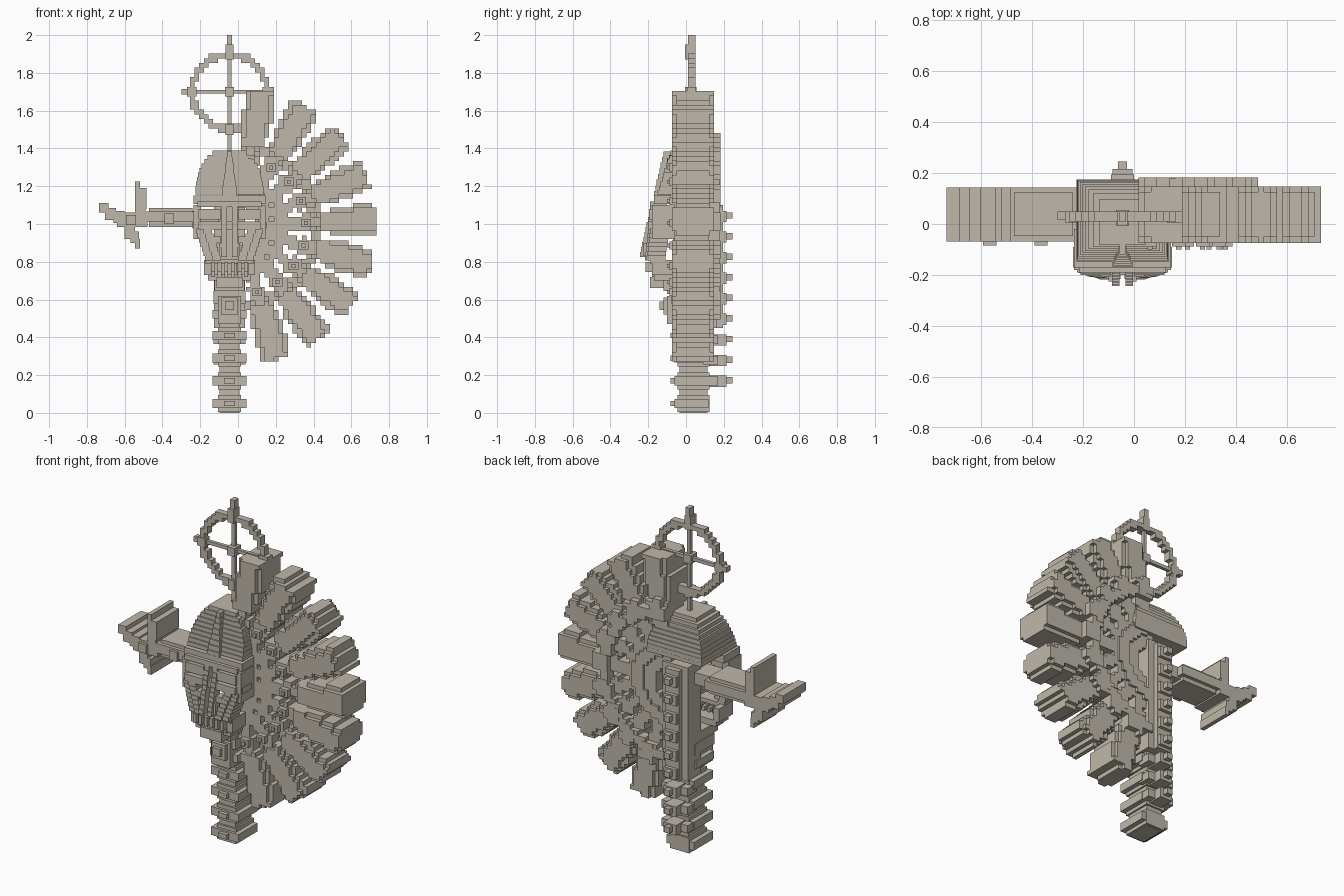
import bpy, bmesh, math

U = 0.0247          # block size
CX = -0.045         # body axis
mat = bpy.data.materials.new("bone grey")
mat.diffuse_color = (0.52, 0.475, 0.405, 1)


def finish(name, bm):
    me = bpy.data.meshes.new(name)
    bmesh.ops.recalc_face_normals(bm, faces=bm.faces)
    bm.to_mesh(me)
    bm.free()
    me.materials.append(mat)
    ob = bpy.data.objects.new(name, me)
    bpy.context.collection.objects.link(ob)
    return ob


def boxes(name, items):
    """Boxes given as (x0, x1, y0, y1, z0, z1)."""
    bm = bmesh.new()
    for x0, x1, y0, y1, z0, z1 in items:
        vs = bmesh.ops.create_cube(bm, size=1)["verts"]
        for v in vs:
            v.co = ((x0 + x1) / 2 + v.co.x * (x1 - x0),
                    (y0 + y1) / 2 + v.co.y * (y1 - y0),
                    (z0 + z1) / 2 + v.co.z * (z1 - z0))
    return finish(name, bm)


def sym(hw0, hw1, y0, y1, z0, z1):
    """Mirrored pair of boxes about the body axis."""
    return [(CX + hw0, CX + hw1, y0, y1, z0, z1),
            (CX - hw1, CX - hw0, y0, y1, z0, z1)]


def mid(hw, y0, y1, z0, z1):
    return (CX - hw, CX + hw, y0, y1, z0, z1)


def blocky(name, inside, y0, y1):
    """Front outline made of square blocks, extruded from y0 to y1."""
    cells = {(i, k) for i in range(-14, 36) for k in range(0, 82)
             if inside(CX + i * U, (k + 0.5) * U)}
    bm = bmesh.new()
    cache = {}

    def vert(i, k, y):
        if (i, k, y) not in cache:
            cache[i, k, y] = bm.verts.new((CX + (i - 0.5) * U, y, k * U))
        return cache[i, k, y]

    for i, k in sorted(cells):
        quad = [(i, k), (i + 1, k), (i + 1, k + 1), (i, k + 1)]
        bm.faces.new([vert(*q, y0) for q in quad])
        bm.faces.new([vert(*q, y1) for q in reversed(quad)])
        for n, (di, dk) in enumerate([(0, -1), (1, 0), (0, 1), (-1, 0)]):
            if (i + di, k + dk) not in cells:
                a, b = quad[n], quad[(n + 1) % 4]
                bm.faces.new([vert(*a, y0), vert(*a, y1), vert(*b, y1), vert(*b, y0)])
    return finish(name, bm)


# Halo ring with crossbars and pointed ends
RZ = 1.70
blocky("halo_ring", lambda x, z: 0.178 < math.hypot(x - CX, z - RZ) < 0.214, 0.01, 0.05)
boxes("halo_cross", [
    mid(0.01, 0.02, 0.04, 1.38, 1.94), mid(0.014, 0.01, 0.05, 1.94, 2.0),
    mid(0.02, -0.005, 0.05, 1.87, 1.95), mid(0.02, 0.0, 0.05, 1.47, 1.53),
    (-0.27, 0.18, 0.02, 0.04, 1.69, 1.71), (-0.30, -0.24, 0.015, 0.05, 1.685, 1.715),
    (-0.27, -0.22, 0.005, 0.05, 1.675, 1.725), (0.13, 0.19, 0.005, 0.05, 1.675, 1.725),
    mid(0.025, -0.005, 0.055, 1.675, 1.725)])

# Feather fan
FZ = 0.985
studs = []
for n in range(9):
    a = math.radians(80 - 19.2 * n)
    c, s = math.cos(a), math.sin(a)

    def polar(x, z):
        return x * c + (z - FZ) * s, abs(-x * s + (z - FZ) * c)

    def vane(x, z):
        r, w = polar(x, z)
        return 0.41 < r < 0.733 and w < min(0.08, 0.045 + 0.25 * (r - 0.41)) and r + w < 0.795

    def rib(x, z):
        r, w = polar(x, z)
        return 0.43 < r < 0.728 and w < 0.055

    def neck(x, z):
        r, w = polar(x, z)
        return 0.39 < r < 0.495 and w < 0.05

    def stem(x, z):
        r, w = polar(x, z)
        hw = 0.046 if 0.22 < r < 0.27 or 0.33 < r < 0.39 else 0.03
        return 0.1 < r < 0.45 and w < hw and x > 0

    blocky(f"feather_vane_{n}", vane, -0.05, 0.125)
    blocky(f"feather_rib_{n}", rib, -0.075, 0.148)
    blocky(f"feather_neck_{n}", neck, 0.0, 0.182)
    blocky(f"feather_stem_{n}", stem, -0.06, 0.15)
    sx, sz = 0.36 * c, FZ + 0.36 * s
    studs.append((sx - 0.026, sx + 0.026, -0.088, 0.0, sz - 0.022, sz + 0.022))
    studs.append((sx - 0.01, sx + 0.01, -0.1, 0.0, sz - 0.01, sz + 0.01))
boxes("feather_studs", studs)
blocky("fan_outer_arc", lambda x, z: x > 0.02 and 0.385 < math.hypot(x, z - FZ) < 0.45, 0.12, 0.18)
blocky("fan_inner_arc", lambda x, z: x > 0 and 0.17 < math.hypot(x, z - FZ) < 0.24, 0.03, 0.165)

# Spine: column, crossbars, front and rear nubs
spine = [mid(0.052, -0.035, 0.115, 0, 0.66), mid(0.082, 0.04, 0.165, 0.45, 1.12),
         mid(0.045, 0.1, 0.195, 0.45, 1.10)]
for z in (0.05, 0.17, 0.29, 0.41):
    spine += [mid(0.09, -0.06, 0.12, z - 0.024, z + 0.024),
              mid(0.062, -0.045, 0.125, z - 0.045, z + 0.045),
              mid(0.028, -0.082, 0, z - 0.014, z + 0.014)]
for n in range(9):
    z = 0.172 + 0.109 * n
    spine += [mid(0.04, 0.1, 0.215, z - 0.034, z + 0.026),
              mid(0.018, 0.1, 0.245, z - 0.016, z + 0.018)]
    if n < 3:
        spine.append(mid(0.085, 0.09, 0.17, z - 0.026, z + 0.02))
boxes("spine", spine)

# Throat with nested square boss
boxes("throat", [
    mid(0.09, -0.07, 0.10, 0.50, 0.545), mid(0.062, -0.10, 0.08, 0.47, 0.62),
    mid(0.085, -0.08, 0.10, 0.58, 0.645), mid(0.045, -0.12, 0, 0.52, 0.61),
    mid(0.025, -0.14, 0, 0.545, 0.59), mid(0.08, -0.12, 0.08, 0.645, 0.70)])

# Stepped dome of the skull
dome = []
T = 10
for n in range(T):
    t = n / T
    z = 1.155 + 0.235 * t
    f = math.sqrt(1 - (t * 0.96) ** 2)
    dome.append(mid(0.18 * f, -0.15 + 0.075 * t, 0.02 + 0.155 * f, z, z + 0.235 / T))
boxes("skull_dome", dome)

# Forehead ridge, widening downwards
boxes("forehead_ridge", [mid(0.012 + 0.004 * n, -0.12 - 0.007 * n, -0.03 - 0.007 * n,
                             1.345 - 0.03 * n, 1.385 - 0.03 * n) for n in range(8)])

# Mask: brow, eye frames, cheeks and nose rails
mask = [mid(0.19, -0.17, -0.02, 1.105, 1.15), mid(0.17, -0.19, -0.10, 1.09, 1.12),
        mid(0.195, -0.17, -0.09, 0.975, 1.01), mid(0.165, -0.20, -0.10, 0.97, 1.012)]
mask += sym(0.045, 0.165, -0.195, -0.11, 1.025, 1.08)
mask += sym(0.15, 0.19, -0.18, -0.06, 0.92, 1.10)
mask += sym(0.045, 0.10, -0.205, -0.13, 0.90, 0.935)
for n in range(7):
    z = 0.95 - 0.024 * n
    w = 0.178 - 0.008 * n
    y = -0.20 - 0.003 * n
    mask += sym(w - 0.04, w, y + 0.01, y + 0.11, z, z + 0.025)
    mask += sym(w - 0.085, w - 0.04, y, y + 0.08, z, z + 0.025)
boxes("mask", mask)
rails = []
for n in range(10):
    z = 1.09 - 0.0265 * n
    y = -0.19 - 0.006 * n
    rails += sym(0.012, 0.042, y, y + 0.055, z - 0.0265, z)
rails += sym(0.042, 0.055, -0.225, -0.17, 0.83, 0.90)
boxes("nose_rails", rails)

# Jaw with teeth
jaw = [mid(0.115, -0.17, -0.05, 0.70, 0.735), mid(0.07, -0.19, -0.08, 0.66, 0.72)]
jaw += sym(0.10, 0.135, -0.18, -0.05, 0.73, 0.81)
jaw += [mid(0.13, -0.19, -0.11, 0.79, 0.815)]
for n in range(6):
    x = CX - 0.0875 + 0.035 * n
    jaw.append((x - 0.01, x + 0.01, -0.215, -0.15, 0.745, 0.80))
    jaw.append((x - 0.01, x + 0.01, -0.18, -0.12, 0.72, 0.76))
boxes("jaw", jaw)

# Arm with blade-like hand
A0, A1 = -0.068, 0.143
boxes("arm", [
    (-0.50, -0.22, A0, A1, 1.01, 1.065), (-0.47, -0.24, A0 + 0.02, A1 - 0.02, 0.985, 1.085),
    (-0.24, -0.10, -0.03, 0.10, 1.0, 1.07),
    (-0.64, -0.48, A0, A1, 0.985, 1.06), (-0.66, -0.60, A0, A1, 1.005, 1.07),
    (-0.705, -0.645, A0, A1, 1.02, 1.085), (-0.735, -0.685, A0, A1, 1.06, 1.11),
    (-0.545, -0.49, A0, A1, 1.04, 1.13), (-0.535, -0.485, A0, A1, 1.08, 1.19),
    (-0.545, -0.52, A0, A1, 1.13, 1.225),
    (-0.60, -0.545, A0, A1, 0.92, 1.0), (-0.57, -0.525, A0, A1, 0.90, 0.96),
    (-0.545, -0.52, A0, A1, 0.87, 0.92),
    (-0.592, -0.54, -0.085, 0, 0.995, 1.047), (-0.39, -0.34, -0.085, 0, 1.0, 1.055)])
